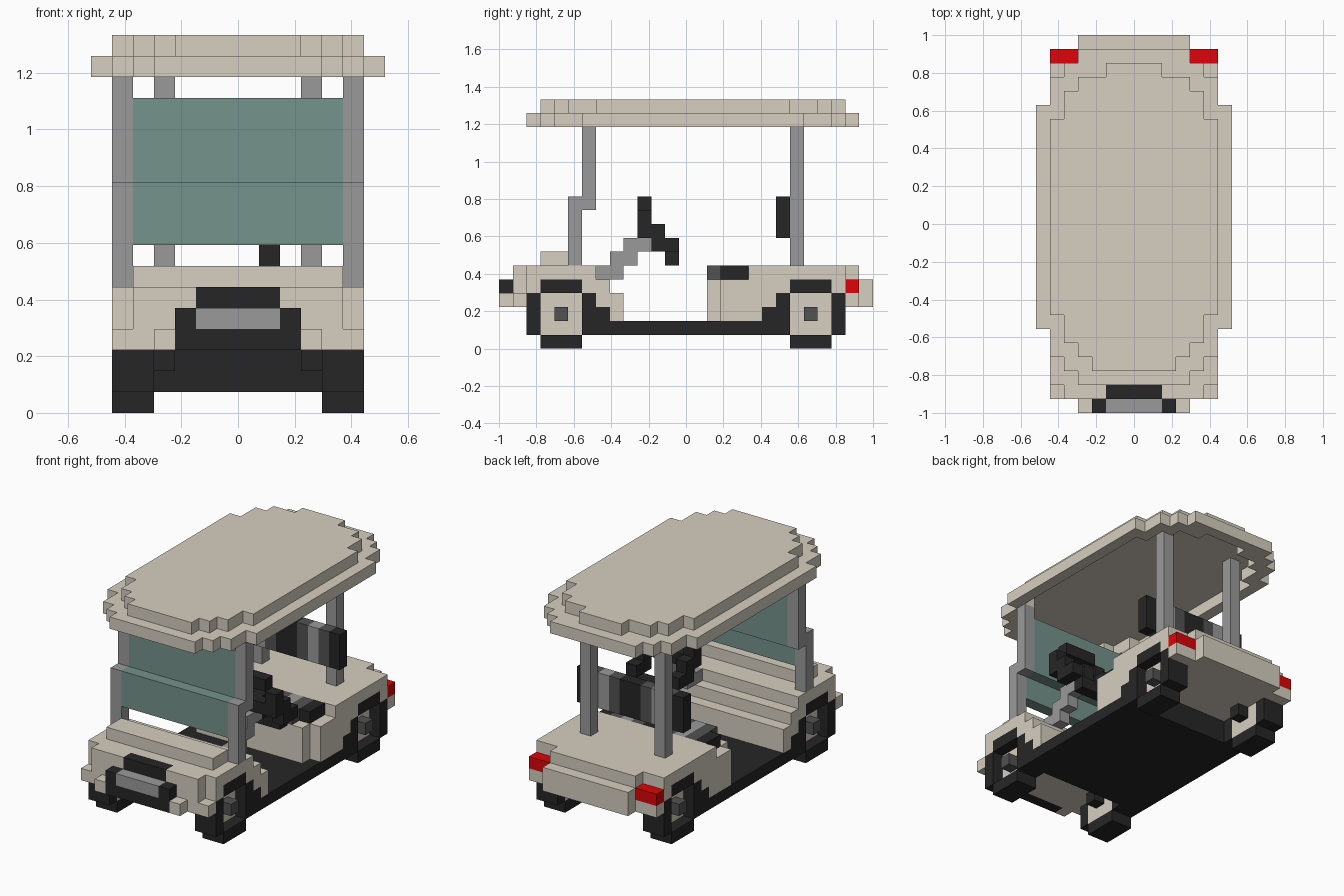
import bpy, bmesh
from mathutils import Vector

cube = bpy.data.objects.get("Cube")
if cube:
    bpy.data.objects.remove(cube, do_unlink=True)

U = 2 / 27           # block size; block coordinates: x -7..7, y 0..27, z 0..18


def linear(c):
    c /= 255
    return c / 12.92 if c <= 0.04045 else ((c + 0.055) / 1.055) ** 2.4


def material(name, rgb):
    m = bpy.data.materials.new(name)
    col = tuple(linear(c) for c in rgb) + (1,)
    m.diffuse_color = col
    m.use_nodes = True
    bsdf = m.node_tree.nodes["Principled BSDF"]
    bsdf.inputs["Base Color"].default_value = col
    bsdf.inputs["Roughness"].default_value = 0.8
    return m


MATS = {
    "tan": material("tan_paint", (215, 207, 192)),
    "black": material("black_rubber", (38, 38, 38)),
    "dark": material("dark_grey", (82, 82, 82)),
    "grey": material("mid_grey", (154, 154, 154)),
    "glass": material("green_glass", (117, 147, 139)),
    "red": material("red_lamp", (221, 5, 8)),
}
KEYS = list(MATS)
blocks = {}          # block position -> (part name, colour); later boxes replace earlier ones


def box(part, colour, x, y, z):
    for i in range(*x):
        for j in range(*y):
            for k in range(*z):
                blocks[i, j, k] = (part, colour)


def wide(part, colour, half, y, z):
    """Box centred on x = 0."""
    box(part, colour, (-half, half), y, z)


def pair(part, colour, x, y, z):
    """Mirrored pair of boxes."""
    box("left_" + part, colour, x, y, z)
    box("right_" + part, colour, (-x[1], -x[0]), y, z)


# Floor with a raised bulkhead at each end
wide("floor", "black", 6, (7, 20), (1, 2))
for y in (7, 19):
    wide("floor", "black", 6, (y, y + 1), (2, 3))

# Front body: rounded nose, hood and stepped dashboard
wide("front_body", "tan", 5, (1, 2), (3, 6))
wide("front_body", "tan", 6, (1, 2), (3, 4))
wide("front_body", "tan", 6, (2, 7), (3, 6))
wide("front_body", "tan", 6, (7, 8), (3, 5))
wide("front_body", "tan", 6, (8, 9), (2, 4))
wide("hood", "tan", 5, (3, 5), (6, 7))

# Grille and bumper
wide("front_bumper", "tan", 4, (0, 1), (3, 4))
wide("grille", "black", 3, (0, 1), (3, 5))
wide("grille", "black", 2, (1, 2), (5, 6))
wide("grille_panel", "grey", 2, (0, 1), (4, 5))

# Rear body, bumper and lamps
wide("rear_body", "tan", 5, (15, 16), (2, 5))
wide("rear_body", "tan", 6, (16, 19), (2, 5))
wide("rear_body", "tan", 6, (19, 25), (3, 5))
wide("rear_body", "tan", 6, (18, 25), (5, 6))
wide("rear_body", "tan", 6, (25, 26), (3, 4))
wide("rear_body", "tan", 4, (25, 26), (4, 6))
wide("rear_bumper", "tan", 4, (26, 27), (3, 5))
pair("tail_lamp", "red", (4, 6), (25, 26), (4, 5))

# Wheels: tyre ring, recessed disc, hub and axle stub
for end, y in (("front", 2), ("rear", 20)):
    tyre, disc, hub, axle = (end + s for s in ("_tyre", "_wheel_disc", "_hub", "_axle"))
    pair(tyre, "black", (4, 6), (y + 1, y + 4), (0, 1))
    pair(tyre, "black", (4, 6), (y + 1, y + 4), (4, 5))
    for yy in (y, y + 4):
        pair(tyre, "black", (4, 6), (yy, yy + 1), (1, 4))
    pair(disc, "tan", (4, 5), (y + 1, y + 4), (1, 4))
    for x in (5, -6):                         # clear the recess outside the disc
        for yy in range(y + 1, y + 4):
            blocks.pop((x, yy, 3), None)
    pair(hub, "dark", (4, 6), (y + 2, y + 3), (2, 3))
    pair(axle, "black", (3, 4), (y + 2, y + 3), (2, 3))

# Striped seat and backrest
for x, colour in enumerate(("black", "dark", "grey", "dark", "black")):
    for i in (x, -x - 1):
        box("seat", colour, (i, i + 1), (15 if x < 4 else 16, 18), (5, 6))
        box("backrest", colour, (i, i + 1), (20, 21), (8, 11))

# Steering column and tilted steering wheel
for s in range(3):
    box("steering_column", "grey", (3, 4), (7 + s, 9 + s), (5 + s, 6 + s))
box("steering_wheel", "black", (3, 4), (11, 12), (7, 9))
box("steering_wheel", "black", (2, 5), (12, 13), (6, 7))
box("steering_wheel", "black", (2, 5), (10, 11), (10, 11))
box("steering_wheel", "black", (1, 6), (10, 11), (8, 9))
for x in (1, 5):
    box("steering_wheel", "black", (x, x + 1), (11, 13), (7, 8))
    box("steering_wheel", "black", (x, x + 1), (10, 12), (8, 9))
    box("steering_wheel", "black", (x, x + 1), (10, 11), (9, 10))

# Roof: rim around a hollow, with a stepped lid
rim = ((4, 2, 26), (5, 3, 25), (6, 4, 24), (7, 6, 22))
lid = ((2, 3, 25), (3, 3, 24), (4, 4, 24), (5, 5, 23), (6, 7, 21))
for half, y0, y1 in rim:
    wide("roof_rim", "tan", half, (y0, y1), (16, 17))
for half, y0, y1 in lid:
    wide("roof_lid", "tan", half, (y0, y1), (17, 18))
for x, y, z in [b for b in blocks if b[2] == 17]:
    blocks.pop((x, y, 16), None)

# Posts and cranked windscreen
pair("front_post", "grey", (5, 6), (5, 6), (6, 11))
pair("front_post", "grey", (5, 6), (6, 7), (10, 16))
pair("rear_post", "grey", (3, 4), (21, 22), (6, 17))
wide("windscreen", "glass", 5, (5, 6), (8, 11))
wide("windscreen", "glass", 5, (6, 7), (10, 15))

# Turn the blocks of each part into one mesh with only its outer faces
DIRS = [Vector(d) for d in
        ((1, 0, 0), (-1, 0, 0), (0, 1, 0), (0, -1, 0), (0, 0, 1), (0, 0, -1))]
for part in dict.fromkeys(p for p, _ in blocks.values()):
    bm = bmesh.new()
    corners = {}

    def corner(p):
        key = tuple(round(c * 2) for c in p)
        if key not in corners:
            corners[key] = bm.verts.new((p.x * U, p.y * U - 1, p.z * U))
        return corners[key]

    for pos, (owner, colour) in blocks.items():
        if owner != part:
            continue
        centre = Vector(pos) + Vector((0.5, 0.5, 0.5))
        for d in DIRS:
            if tuple(int(a + b) for a, b in zip(pos, d)) in blocks:
                continue
            u = Vector((d.y, d.z, d.x))
            v = d.cross(u)
            quad = [corner(centre + (d + u * a + v * b) / 2)
                    for a, b in ((-1, -1), (1, -1), (1, 1), (-1, 1))]
            bm.faces.new(quad).material_index = KEYS.index(colour)
    # Merge flat neighbouring faces of one colour
    bmesh.ops.dissolve_limit(bm, angle_limit=0.01, verts=bm.verts[:],
                             edges=bm.edges[:], delimit={'MATERIAL'})
    mesh = bpy.data.meshes.new(part)
    for m in MATS.values():
        mesh.materials.append(m)
    bm.to_mesh(mesh)
    bm.free()
    bpy.context.collection.objects.link(bpy.data.objects.new(part, mesh))
